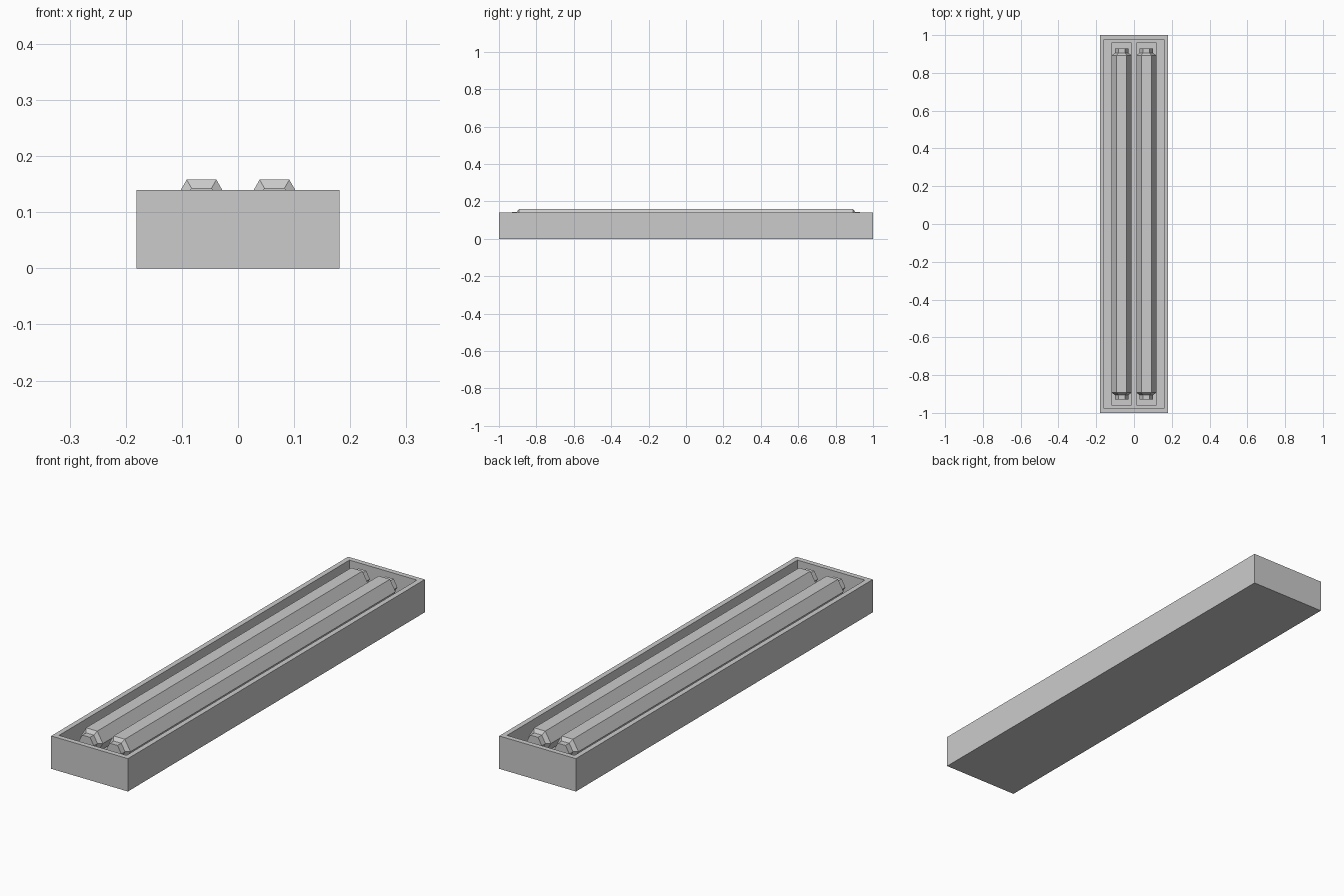
import bpy, bmesh
from math import cos, sin, pi

if "Cube" in bpy.data.objects:
    bpy.data.objects.remove(bpy.data.objects["Cube"])

FLOOR = 0.05          # inside floor of the tray
TUBE_X, TUBE_Z = 0.065, 0.112


def make_object(name, bm):
    bmesh.ops.recalc_face_normals(bm, faces=bm.faces)
    mesh = bpy.data.meshes.new(name)
    bm.to_mesh(mesh)
    bm.free()
    obj = bpy.data.objects.new(name, mesh)
    bpy.context.collection.objects.link(obj)
    return obj


def box_mesh(hx, hy, z0, z1, cx=0):
    bm = bmesh.new()
    bmesh.ops.create_cube(bm, size=1)
    for v in bm.verts:
        v.co = (cx + v.co.x * 2 * hx, v.co.y * 2 * hy, z0 + (v.co.z + 0.5) * (z1 - z0))
    return bm


# Open tray: top face inset to a rim, then sunk to the floor
bm = box_mesh(0.181, 1.0, 0, 0.14)
bm.normal_update()
top = max(bm.faces, key=lambda f: f.calc_center_median().z)
bmesh.ops.inset_region(bm, faces=[top], thickness=0.031)
sunk = bmesh.ops.extrude_face_region(bm, geom=[top])
for v in [g for g in sunk["geom"] if isinstance(g, bmesh.types.BMVert)]:
    v.co.z = FLOOR
if top.is_valid:
    bmesh.ops.delete(bm, geom=[top], context="FACES_ONLY")
make_object("fixture_tray", bm)


def tube(name, x):
    # Six-sided tube with tapered shoulders and narrow end caps
    half = [(0.93, 0.036), (0.905, 0.036), (0.893, 0.053)]
    rings = [(-y, r) for y, r in half] + [(y, r) for y, r in reversed(half)]
    bm = bmesh.new()
    loops = [[bm.verts.new((x + r * cos(i * pi / 3), y, TUBE_Z + r * sin(i * pi / 3)))
              for i in range(6)] for y, r in rings]
    for a, b in zip(loops, loops[1:]):
        for i in range(6):
            j = (i + 1) % 6
            bm.faces.new((a[i], a[j], b[j], b[i]))
    bm.faces.new(loops[0])
    bm.faces.new(loops[-1])
    make_object(name, bm)


# One tube and one low mounting rail on each side
for side, sx in (("left", -1), ("right", 1)):
    tube(f"{side}_tube", sx * TUBE_X)
    make_object(f"{side}_rail", box_mesh(0.053, 0.962, FLOOR - 0.005, FLOOR + 0.012, sx * TUBE_X))
